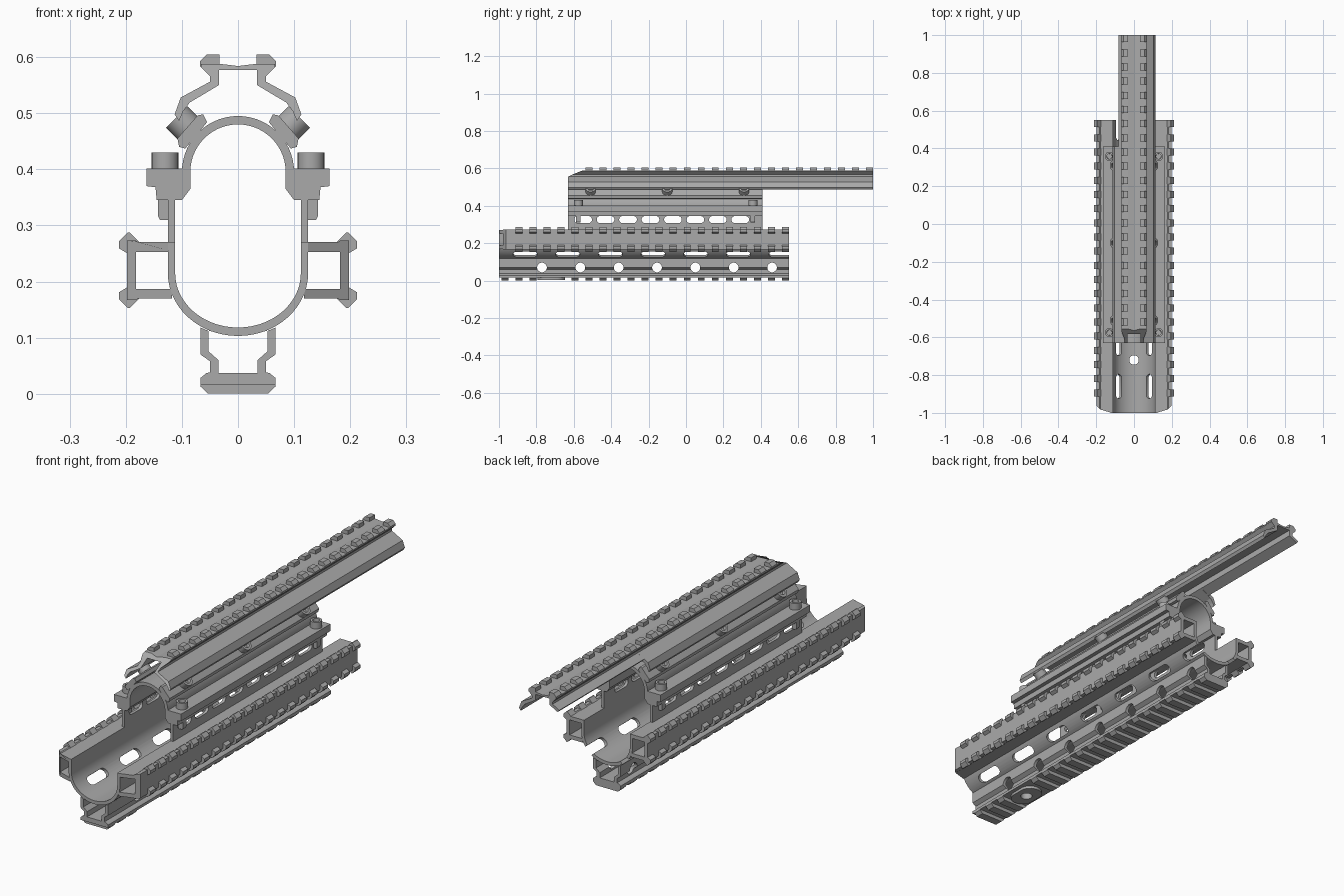
import bpy, bmesh, math
from mathutils import Matrix, Vector

cube = bpy.data.objects.get("Cube")
if cube:
    bpy.data.objects.remove(cube, do_unlink=True)

mat = bpy.data.materials.new("matte grey metal")
mat.use_nodes = True
GREY = (0.4, 0.4, 0.4, 1)
mat.diffuse_color = GREY
bsdf = mat.node_tree.nodes["Principled BSDF"]
bsdf.inputs["Base Color"].default_value = GREY
bsdf.inputs["Roughness"].default_value = 0.6

FRONT, REAR = -1.0, 0.55          # lower guard ends
UP_FRONT, UP_REAR = -0.63, 0.41   # upper guard ends
PITCH, TOOTH = 0.075, 0.037


def finish(bm, name):
    bmesh.ops.recalc_face_normals(bm, faces=bm.faces)
    mesh = bpy.data.meshes.new(name)
    bm.to_mesh(mesh)
    bm.free()
    mesh.materials.append(mat)
    ob = bpy.data.objects.new(name, mesh)
    bpy.context.collection.objects.link(ob)
    return ob


def smooth(ob):
    bpy.ops.object.select_all(action='DESELECT')
    ob.select_set(True)
    bpy.context.view_layer.objects.active = ob
    bpy.ops.object.shade_smooth_by_angle(angle=math.radians(30))


def prism(bm, pts, y0, y1, front=None):
    """Extrude an x-z outline along y; front(x, z) can shape the front cap."""
    a = [bm.verts.new((x, y0 + (front(x, z) if front else 0), z)) for x, z in pts]
    b = [bm.verts.new((x, y1, z)) for x, z in pts]
    bm.faces.new(a)
    bm.faces.new(b[::-1])
    for i in range(len(pts)):
        j = (i + 1) % len(pts)
        bm.faces.new((a[i], b[i], b[j], a[j]))


def flip(pts):
    return [(-x, z) for x, z in pts]


def extrude(name, pts, y0, y1, both=False, front=None):
    bm = bmesh.new()
    prism(bm, pts, y0, y1, front)
    if both:
        prism(bm, flip(pts), y0, y1, front)
    return finish(bm, name)


def teeth(name, outlines, y0, y1):
    bm = bmesh.new()
    count = int((y1 - y0 - TOOTH) / PITCH + 0.01) + 1
    for i in range(count):
        y = y1 - TOOTH - i * PITCH
        for pts in outlines:
            prism(bm, pts, y, y + TOOTH)
    return finish(bm, name)


def arc(rx, rz, cz, a0, a1, n=28):
    angles = [math.radians(a0 + (a1 - a0) * i / n) for i in range(n + 1)]
    return [(rx * math.cos(a), cz + rz * math.sin(a)) for a in angles]


def add_slot(bm, centre, axis, length, width, depth):
    """Round-ended cutter, long along y, pushed along axis."""
    w = Vector(axis).normalized()
    v = w.cross(Vector((0, 1, 0)))
    r, ring = width / 2, []
    for k in range(16):
        a = 2 * math.pi * (k + 0.5) / 16
        shift = math.copysign(length / 2 - r, math.cos(a))
        ring.append(Vector((0, shift + r * math.cos(a), 0)) + v * r * math.sin(a))
    ends = [[bm.verts.new(Vector(centre) + p + w * d) for p in ring]
            for d in (-depth / 2, depth / 2)]
    bm.faces.new(ends[0])
    bm.faces.new(ends[1][::-1])
    for i in range(16):
        j = (i + 1) % 16
        bm.faces.new((ends[0][i], ends[1][i], ends[1][j], ends[0][j]))


def cut(ob, slots):
    bm = bmesh.new()
    for s in slots:
        add_slot(bm, *s)
    cutter = finish(bm, "cutter")
    cutter.hide_render = True
    mod = ob.modifiers.new("cut", 'BOOLEAN')
    mod.operation, mod.solver, mod.object = 'DIFFERENCE', 'EXACT', cutter
    bpy.context.view_layer.objects.active = ob
    bpy.ops.object.modifier_apply(modifier=mod.name)
    bpy.data.objects.remove(cutter, do_unlink=True)
    smooth(ob)


def bolt(name, centre, axis, r, depth):
    """Socket-head bolt whose outer face is at centre."""
    bm = bmesh.new()
    bmesh.ops.create_cone(bm, cap_ends=True, segments=20, radius1=r, radius2=r, depth=depth)
    top = max(bm.faces, key=lambda f: f.calc_center_median().z)
    bmesh.ops.inset_region(bm, faces=[top], thickness=r * 0.4)
    bmesh.ops.inset_region(bm, faces=[top], thickness=0.001, depth=-0.014)
    axis = Vector(axis).normalized()
    rot = axis.to_track_quat('Z', 'Y').to_matrix().to_4x4()
    bm.transform(Matrix.Translation(Vector(centre) - axis * depth / 2) @ rot)
    smooth(finish(bm, name))


# Lower guard: U-shaped shell with rows of vents
shell = ([(-0.125, 0.27)] + arc(0.125, 0.112, 0.215, 180, 360) + [(0.125, 0.27), (0.112, 0.27)]
         + arc(0.112, 0.097, 0.215, 360, 180) + [(-0.112, 0.27)])
lower = extrude("lower_guard", shell, FRONT, REAR)
vents = [((s * 0.092, -0.86 + 0.228 * i, 0.14), (s * 0.75, 0, -0.65), 0.13, 0.042, 0.06)
         for i in range(7) for s in (-1, 1) if i < 6 or s]
drain = ((0, -0.72, 0.06), (0, 0, 1), 0.0501, 0.05, 0.2)
cut(lower, vents + [drain])

# Small guide strips inside the floor
extrude("inner_guide", [(0.028, 0.108), (0.052, 0.112), (0.046, 0.126), (0.034, 0.121)],
        FRONT, REAR, both=True)

# Bottom rail: open channel with cross holes
half_out = [(0.067, 0.118), (0.067, 0.07), (0.05, 0.058), (0.05, 0.038),
            (0.056, 0.037), (0.067, 0.028), (0.067, 0.016)]
half_in = [(0.035, 0.037), (0.035, 0.06), (0.053, 0.076), (0.053, 0.112)]
bottom = extrude("bottom_rail", half_out + flip(half_out)[::-1] + flip(half_in)[::-1] + half_in,
                 FRONT, REAR)
cut(bottom, [((0, -0.77 + 0.205 * i, 0.07), (1, 0, 0), 0.0521, 0.052, 0.3)
             for i in range(7)] + [drain])
tooth = [(0.053, 0), (0.067, 0.013), (0.067, 0.02)]
teeth("bottom_rail_teeth_front", [tooth + flip(tooth)[::-1]], FRONT, -0.8)
teeth("bottom_rail_teeth", [tooth + flip(tooth)[::-1]], -0.64, REAR)
bm = bmesh.new()
add_slot(bm, (0, -0.72, 0.0115), (0, 0, 1), 0.15, 0.1, 0.015)
cut(finish(bm, "bottom_pad"), [drain])

# Side rails: boxed brackets with chamfered front ends
side = [(0.118, 0.27), (0.178, 0.27), (0.182, 0.273), (0.198, 0.273), (0.198, 0.167),
        (0.182, 0.167), (0.178, 0.17), (0.118, 0.17), (0.118, 0.187), (0.182, 0.187),
        (0.182, 0.253), (0.118, 0.253)]
extrude("side_rail", side, FRONT, REAR, both=True, front=lambda x, z: max(0, abs(x) - 0.16))
upper_tooth = [(0.174, 0.268), (0.193, 0.287), (0.197, 0.287), (0.212, 0.272),
               (0.212, 0.259), (0.197, 0.25), (0.185, 0.25)]
lower_tooth = [(x, 0.44 - z) for x, z in upper_tooth]
teeth("side_rail_teeth", [upper_tooth, lower_tooth, flip(upper_tooth), flip(lower_tooth)],
      FRONT + 0.05, REAR)

# Raised side walls with a row of vents
wall = extrude("side_wall", [(0.112, 0.262), (0.125, 0.262), (0.125, 0.37), (0.112, 0.37)],
               UP_FRONT, UP_REAR, both=True)
cut(wall, [((0, -0.55 + 0.12 * i, 0.326), (1, 0, 0), 0.095, 0.038, 0.4) for i in range(8)])

# Upper guard: arched cover
arch = arc(0.1, 0.1, 0.395, 0, 180) + arc(0.085, 0.085, 0.395, 180, 0)
smooth(extrude("upper_guard", arch, UP_FRONT, UP_REAR))

# Clamp flanges along both edges of the cover
extrude("clamp_flange", [(0.085, 0.401), (0.163, 0.401), (0.163, 0.37), (0.147, 0.368),
                         (0.145, 0.345), (0.112, 0.345), (0.1, 0.345), (0.085, 0.365)],
        UP_FRONT, UP_REAR, both=True)

# Slanted mounting bars between cover and top rail
extrude("mounting_bar", [(0.055, 0.484), (0.062, 0.498), (0.072, 0.496), (0.108, 0.455),
                         (0.105, 0.44), (0.094, 0.437)], UP_FRONT, UP_REAR, both=True)

# Top rail: hat section, with one skirt trimmed behind the cover
head = [(0, 0.584), (0.033, 0.588), (0.066, 0.588), (0.066, 0.582), (0.05, 0.566), (0.05, 0.556)]
roof = [(0.034, 0.55), (0.034, 0.577), (0, 0.577)]
full = head + [(0.102, 0.528), (0.113, 0.498), (0.105, 0.486), (0.098, 0.503),
               (0.086, 0.519)] + roof
short = head + [(0.083, 0.538), (0.075, 0.528)] + roof


def section(left):
    return full + flip(left)[-2:0:-1]


extrude("top_rail_front", section(full), UP_FRONT, UP_REAR,
        front=lambda x, z: max(0, z - 0.558) * 2.5)
extrude("top_rail_rear", section(short), UP_REAR, 1.0)
top_tooth = [(0.033, 0.583), (0.033, 0.605), (0.055, 0.605), (0.068, 0.592),
             (0.068, 0.584), (0.055, 0.573)]
teeth("top_rail_teeth", [top_tooth, flip(top_tooth)], -0.54, 1.0)

# Bolts and locking pins
for s, label in ((-1, "right"), (1, "left")):
    for y in (-0.51, -0.10, 0.31):
        bolt(f"{label}_rail_bolt", (s * 0.109, y, 0.493), (s, 0, 1), 0.027, 0.04)
    for y in (-0.575, 0.358):
        bolt(f"{label}_clamp_bolt", (s * 0.13, y, 0.43), (0, 0, 1), 0.024, 0.035)
        pin = [(s * 0.122, 0.31), (s * 0.139, 0.31), (s * 0.143, 0.318),
               (s * 0.143, 0.35), (s * 0.122, 0.35)]
        extrude(f"{label}_locking_pin", pin, y - 0.012, y + 0.012)
